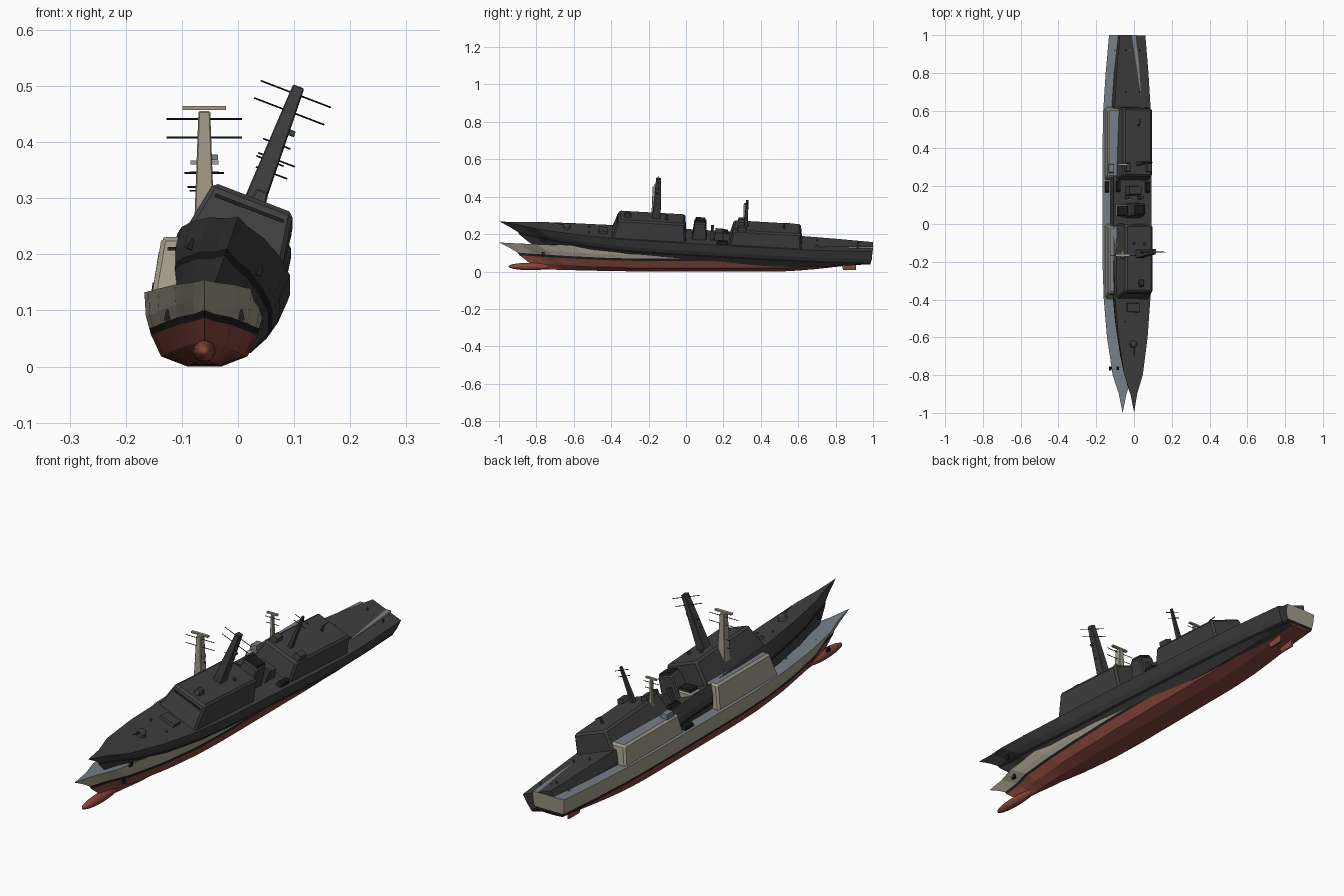
import bpy, bmesh, math
from mathutils import Matrix, Vector

cube = bpy.data.objects.get("Cube")
if cube:
    bpy.data.objects.remove(cube, do_unlink=True)


def material(name, r, g, b):
    m = bpy.data.materials.new(name)
    m.use_nodes = True
    m.diffuse_color = (r, g, b, 1)
    node = m.node_tree.nodes["Principled BSDF"]
    node.inputs["Base Color"].default_value = (r, g, b, 1)
    node.inputs["Roughness"].default_value = 0.8
    return m


SAND = material("sand", 0.36, 0.33, 0.25)
DECK = material("deck grey", 0.18, 0.21, 0.24)
RED = material("bottom red", 0.24, 0.06, 0.045)
BLACK = material("black", 0.012, 0.012, 0.012)
DARK = material("charcoal", 0.05, 0.05, 0.05)


def finish(bm, name, mats, frame, smooth=False):
    bmesh.ops.recalc_face_normals(bm, faces=bm.faces)
    mesh = bpy.data.meshes.new(name)
    bm.to_mesh(mesh)
    bm.free()
    for m in mats:
        mesh.materials.append(m)
    if smooth:
        mesh.shade_smooth()
    ob = bpy.data.objects.new(name, mesh)
    bpy.context.collection.objects.link(ob)
    ob.matrix_world = frame
    return ob


def block(name, frame, x, y, z, w, mats, front=0, back=0, bevel=0):
    """Tapered box: y and z are ranges, w is half width at the base and top."""
    bm = bmesh.new()
    rings = []
    for k in (0, 1):
        ya, yb = y[0] + front * k, y[1] - back * k
        corners = ((-w[k], ya), (w[k], ya), (w[k], yb), (-w[k], yb))
        rings.append([bm.verts.new((x + a, b, z[k])) for a, b in corners])
    bm.faces.new(rings[0])
    top = bm.faces.new(rings[1])
    for i in range(4):
        j = (i + 1) % 4
        bm.faces.new((rings[0][i], rings[0][j], rings[1][j], rings[1][i]))
    if len(mats) > 1:
        top.material_index = 1
    if bevel:
        edges = [e for e in bm.edges if max(v.co.z for v in e.verts) > z[0] + 0.001]
        bmesh.ops.bevel(bm, geom=edges, offset=bevel, segments=1, affect='EDGES', material=0)
    return finish(bm, name, mats, frame)


def rod(name, frame, a, b, r1, r2, mat, sides=8):
    a, b = Vector(a), Vector(b)
    bm = bmesh.new()
    turn = (b - a).to_track_quat('Z', 'Y').to_matrix().to_4x4()
    bmesh.ops.create_cone(bm, cap_ends=True, segments=sides, radius1=r1, radius2=r2,
                          depth=(b - a).length, matrix=Matrix.Translation((a + b) / 2) @ turn)
    return finish(bm, name, [mat], frame)


def ball(name, frame, centre, size, mat):
    bm = bmesh.new()
    bmesh.ops.create_uvsphere(bm, u_segments=16, v_segments=10, radius=1,
                              matrix=Matrix.Translation(centre) @ Matrix.Diagonal((*size, 1)))
    return finish(bm, name, [mat], frame, True)


# Half beam along the hull, from stem to transom
BEAM = [(0, 0), (.05, .02), (.1, .053), (.2, .083), (.3, .1), (.4, .107),
        (.7, .107), (.8, .103), (.9, .09), (1, .072)]
# Hull levels: width factor, height, bow rise, bow rake, stern rise
LEVELS = [(1, .133, .022, 0, 0), (.975, .09, .035, .06, 0), (.92, .069, .032, .1, 0),
          (.89, .057, .03, .11, 0), (.72, .018, .03, .16, .035), (.28, 0, .012, .22, .05)]


def beam(t):
    for (a, wa), (b, wb) in zip(BEAM, BEAM[1:]):
        if t <= b:
            return wa + (wb - wa) * (t - a) / (b - a)
    return BEAM[-1][1]


def hull(name, frame, mats):
    bm = bmesh.new()
    stations = [i / 40 for i in range(41)]
    n = len(LEVELS)
    rings = []
    for t in stations:
        bow = max(0, 1 - t / 0.35) ** 1.6
        stern = max(0, (t - 0.72) / 0.28) ** 1.5
        half = []
        for f, z, rise, rake, lift in LEVELS:
            y = -1 + rake + t * (2 - rake - (0.133 - z) * 0.1)
            half.append((beam(t) * f, y, z + rise * bow + lift * stern))
        pts = half + [(-x, y, z) for x, y, z in reversed(half)]
        rings.append([bm.verts.new(p) for p in pts])
    # Sides and bottom are 0 = topsides, 1 = deck, 2 = boot stripe, 3 = underwater
    band = [0, 0, 2, 3, 3, 3, 3, 3, 2, 0, 0, 1]
    for a, b in zip(rings, rings[1:]):
        for i in range(2 * n):
            j = (i + 1) % (2 * n)
            bm.faces.new((a[i], a[j], b[j], b[i])).material_index = band[i]
    last = rings[-1]
    for i in range(n - 1):
        f = bm.faces.new((last[i], last[i + 1], last[-2 - i], last[-1 - i]))
        f.material_index = band[i]
    bmesh.ops.remove_doubles(bm, verts=bm.verts, dist=0.00001)
    return finish(bm, name, mats, frame)


def mast(name, frame, y, z, r, yards, mat):
    block(name, frame, 0, (y - r * 1.2, y + r * 1.2), z, (r, r * 0.55), [mat], r * 0.5, r * 0.5, 0.002)
    for height, reach in yards:
        rod(name + "_yard", frame, (-reach, y, height), (reach, y, height), .0015, .0015, BLACK, 6)


def ship(tag, frame, side, deck, bottom, fittings):
    hull(tag + "_hull", frame, [side, deck, BLACK, bottom])
    walls = [side, deck]
    # Deckhouses with window band and hangar door
    block(tag + "_forward_house", frame, 0, (-.40, 0), (.125, .231), (.094, .076), walls, .035, .012, .008)
    block(tag + "_aft_house", frame, 0, (.23, .62), (.125, .212), (.094, .08), walls, .02, .012, .008)
    block(tag + "_bridge_windows", frame, 0, (-.377, -.36), (.207, .213), (.066, .065), [BLACK], .002)
    block(tag + "_hangar_door", frame, 0, (.60, .617), (.135, .19), (.045, .045), [fittings], 0, .006)
    # Funnel, boats and gear amidships
    block(tag + "_funnel", frame, 0, (.03, .11), (.13, .225), (.045, .035), walls, .01, .008, .005)
    block(tag + "_funnel_cap", frame, 0, (.043, .098), (.225, .236), (.03, .026), [BLACK], .004, .004)
    block(tag + "_launcher", frame, 0, (.15, .2), (.13, .175), (.04, .035), [fittings], .005, .005)
    for s in (-1, 1):
        block(tag + "_boat", frame, s * .083, (.165, .225), (.13, .15), (.012, .009), [BLACK], .008, .004)
        block(tag + "_vent", frame, s * .035, (.13, .145), (.13, .19), (.008, .008), [fittings])
        block(tag + "_side_box", frame, s * .06, (.27, .32), (.205, .23), (.016, .013), [fittings], .004, .004)
        rod(tag + "_roof_dome", frame, (s * .03, -.11, .23), (s * .03, -.11, .242), .008, .006, fittings, 10)
        block(tag + "_anchor", frame, s * .066, (-.775, -.755), (.082, .102), (.006, .002), [BLACK], .003, .003)
        for y in (-.72, -.52, .7, .92):
            rod(tag + "_bollard", frame, (s * .04, y, .13), (s * .04, y, .143), .004, .004, fittings, 6)
    # Foredeck gun and deck hatch
    rod(tag + "_gun_base", frame, (0, -.64, .13), (0, -.64, .15), .021, .018, fittings, 16)
    ball(tag + "_gun_turret", frame, (0, -.64, .152), (.017, .019, .014), fittings)
    rod(tag + "_gun_barrel", frame, (0, -.65, .156), (0, -.71, .166), .003, .002, fittings)
    block(tag + "_deck_hatch", frame, 0, (-.47, -.42), (.13, .147), (.035, .033), [fittings], .003, .003)
    # Roof gear
    block(tag + "_director", frame, .01, (-.34, -.3), (.228, .25), (.014, .011), [fittings], .006, .004, .003)
    rod(tag + "_aft_post", frame, (0, .52, .21), (0, .52, .238), .006, .004, fittings)
    rod(tag + "_aft_gun", frame, (0, .515, .237), (0, .55, .242), .003, .002, fittings)
    # Masts
    mast(tag + "_main_mast", frame, -.165, (.225, .455), .019,
         [(.441, .067), (.408, .067), (.346, .026), (.313, .026)], side)
    mast(tag + "_aft_mast", frame, .315, (.205, .36), .009, [(.345, .035), (.32, .03)], side)
    block(tag + "_mast_lamp", frame, .018, (-.175, -.16), (.368, .378), (.006, .006), [fittings])


# Upright ship, and a dark one heeled over with its bow lifted
upright = Matrix.Translation((-.06, 0, 0))
heeled = (Matrix.Translation((-.055, -.006, .065)) @ Matrix.Rotation(math.radians(-3.3), 4, 'X')
          @ Matrix.Rotation(math.radians(21), 4, 'Y'))
ship("sand", upright, SAND, DECK, RED, DECK)
ship("dark", heeled, DARK, DARK, DARK, DARK)

# Parts only on the upright ship: bow bulb, radar bars and rudders
ball("bow_bulb", upright, (0, -.83, .027), (.02, .12, .02), RED)
block("main_radar", upright, 0, (-.171, -.159), (.457, .464), (.039, .039), [SAND])
block("aft_radar", upright, 0, (.31, .32), (.36, .367), (.025, .025), [SAND])
for s in (-1, 1):
    block("rudder", upright, s * .03, (.84, .91), (.008, .05), (.003, .004), [RED], -.01, 0)
